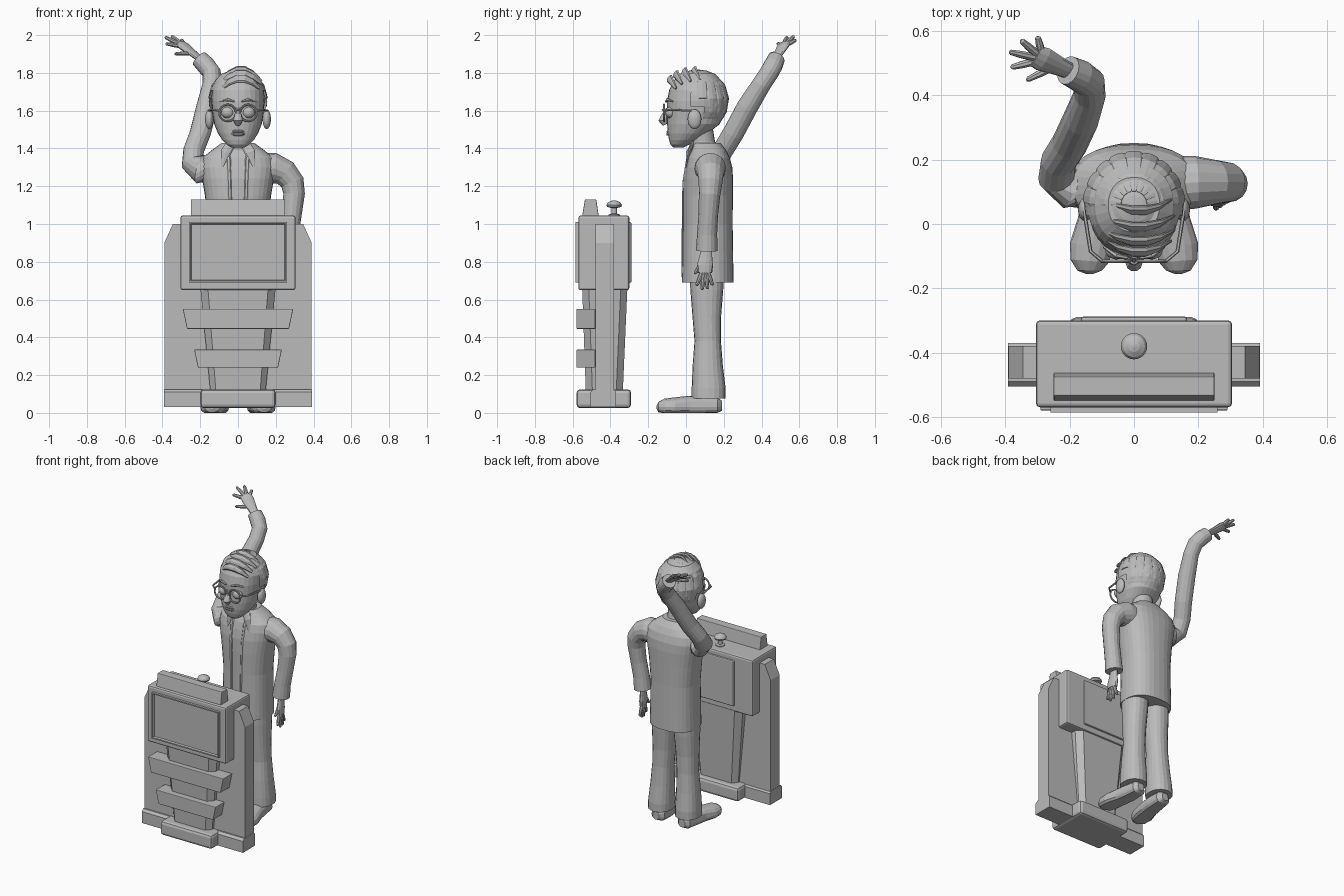
import bpy, bmesh
from math import cos, sin, pi, radians, copysign
from mathutils import Vector, Matrix

default_cube = bpy.data.objects.get("Cube")
if default_cube:
    bpy.data.objects.remove(default_cube, do_unlink=True)

grey = bpy.data.materials.new("plain_grey")
grey.use_nodes = True
grey.diffuse_color = (.5, .5, .5, 1)
grey.node_tree.nodes["Principled BSDF"].inputs["Base Color"].default_value = (.5, .5, .5, 1)
parts = []


def finish(name, bm, bevel=0):
    bmesh.ops.recalc_face_normals(bm, faces=bm.faces)
    mesh = bpy.data.meshes.new(name)
    bm.to_mesh(mesh)
    bm.free()
    obj = bpy.data.objects.new(name, mesh)
    bpy.context.collection.objects.link(obj)
    mesh.materials.append(grey)
    if bevel:
        mod = obj.modifiers.new("soft_edges", "BEVEL")
        mod.width = bevel
        mod.segments = 2
    parts.append(obj)
    return obj


def skin(name, rings, bevel=0):
    """Bridge a row of equal rings and cap both ends."""
    bm = bmesh.new()
    rows = [[bm.verts.new(p) for p in ring] for ring in rings]
    n = len(rows[0])
    for a, b in zip(rows, rows[1:]):
        for i in range(n):
            j = (i + 1) % n
            bm.faces.new((a[i], a[j], b[j], b[i]))
    bm.faces.new(rows[0])
    bm.faces.new(rows[-1])
    return finish(name, bm, bevel)


def stack(name, sections, power=2, n=24):
    """Loft of level rounded sections: (x, y, z, half width, half depth)."""
    def bow(v):
        return copysign(abs(v) ** (2 / power), v)
    angles = [2 * pi * i / n for i in range(n)]
    return skin(name, [[(x + rx * bow(cos(a)), y + ry * bow(sin(a)), z) for a in angles]
                       for x, y, z, rx, ry in sections])


def tube(name, path, flat=1, ref=(0, 0, 1), n=12):
    """Limb through (x, y, z, radius); flat scales the thickness along ref."""
    pts = [Vector(p[:3]) for p in path]
    rings = []
    for i, p in enumerate(pts):
        t = (pts[min(i + 1, len(pts) - 1)] - pts[max(i - 1, 0)]).normalized()
        u = t.cross(Vector(ref)).normalized()
        v = u.cross(t)
        r = path[i][3]
        rings.append([p + u * r * cos(2 * pi * k / n) + v * r * flat * sin(2 * pi * k / n)
                      for k in range(n)])
    return skin(name, rings)


def prism(name, outline, axis, start, end, bevel=0):
    """Extrude a flat outline along x or y."""
    place = (lambda a, b, c: (c, a, b)) if axis == "x" else (lambda a, b, c: (a, c, b))
    return skin(name, [[place(a, b, c) for a, b in outline] for c in (start, end)], bevel)


def box(name, x, y0, y1, z0, z1, bevel=0):
    return prism(name, [(-x, z0), (x, z0), (x, z1), (-x, z1)], "y", y0, y1, bevel)


def ball(name, centre, size, keep=None):
    bm = bmesh.new()
    bmesh.ops.create_uvsphere(bm, u_segments=28, v_segments=18, radius=1,
                              matrix=Matrix.Translation(centre) @ Matrix.Diagonal((*size, 1)))
    if keep:
        cut = [f for f in bm.faces if not keep(f.calc_center_median())]
        bmesh.ops.delete(bm, geom=cut, context="FACES")
    return finish(name, bm)


def hand(side, wrist, palm, tips, width):
    wrist, palm = Vector(wrist), Vector(palm)
    tips = [Vector(t) for t in tips]
    normal = (tips[0] - palm).cross(tips[3] - palm).normalized()
    knuckles = palm.lerp((tips[1] + tips[2]) / 2, .3)
    tube(side + "_palm", [(*wrist, width * .65), (*wrist.lerp(palm, .5), width * .8),
                          (*palm, width), (*knuckles, width * .9)], .45, normal)
    for i, tip in enumerate(tips):
        root = palm.lerp(tip, .25) if i < 4 else wrist.lerp(palm, .5)
        middle = root.lerp(tip, .55)
        tube(f"{side}_finger_{i + 1}", [(*root, .013), (*middle, .012),
                                        (*root.lerp(tip, .93), .009), (*tip, .004)],
             1, normal, 8)


# Lectern: back panel, plinth, column and foot
prism("back_panel", [(-.39, .03), (.39, .03), (.39, .9), (.345, 1), (-.345, 1), (-.39, .9)],
      "y", -.48, -.38)
prism("panel_plinth", [(-.505, .03), (-.37, .03), (-.37, .11), (-.385, .125),
                       (-.49, .125), (-.505, .11)], "x", -.392, .392)


def column_ring(z, w, front, back):
    c = w * .8
    d = .035
    return [(-c, front, z), (c, front, z), (w, front + d, z), (w, back - d, z),
            (c, back, z), (-c, back, z), (-w, back - d, z), (-w, front + d, z)]


skin("column", [column_ring(.1, .145, -.53, -.335), column_ring(.67, .2, -.55, -.31)])
box("column_foot", .2, -.58, -.29, .025, .125, .02)

# Lectern: front strips, display box, top bar and knob
for name, top, low, z0, z1 in (("upper_strip", .292, .27, .445, .55),
                               ("lower_strip", .232, .212, .24, .335)):
    prism(name, [(-low, z0), (low, z0), (top, z1), (-top, z1)], "y", -.58, -.48, .004)
box("display_box", .305, -.57, -.30, .65, 1.045, .012)
box("display_rear_plate", .165, -.31, -.288, .69, 1.01, .008)
bm = bmesh.new()
bmesh.ops.create_cube(bm, size=1, matrix=Matrix.Translation((0, -.575, .85))
                      @ Matrix.Diagonal((.52, .022, .32, 1)))
front = [f for f in bm.faces if f.calc_center_median().y < -.58]
bmesh.ops.inset_region(bm, faces=front, thickness=.012, depth=0)
bmesh.ops.inset_region(bm, faces=front, thickness=.006, depth=-.012)
finish("display_screen", bm)
prism("top_bar", [(-.55, 1.04), (-.462, 1.04), (-.475, 1.13), (-.535, 1.13)], "x", -.25, .25, .004)
stack("knob", [(0, -.38, z, r, r) for z, r in ((1.04, .03), (1.05, .03), (1.055, .015),
      (1.085, .015), (1.09, .037), (1.1, .041), (1.113, .034), (1.122, .018), (1.125, .005))])

# Jacket, neck and lapels
stack("jacket", [(0, y, z, rx, ry) for z, y, rx, ry in (
    (.69, .115, .165, .137), (.8, .115, .163, .135), (1, .115, .16, .132),
    (1.15, .115, .175, .133), (1.24, .117, .19, .132), (1.3, .12, .2, .125),
    (1.35, .12, .19, .112), (1.39, .12, .14, .093), (1.43, .11, .085, .072))], 2.4, 32)
stack("neck", [(0, .1, 1.38, .075, .07), (0, .085, 1.44, .068, .068), (0, .07, 1.52, .07, .07)])
for s, side in ((1, "left"), (-1, "right")):
    tube(side + "_jacket_edge", [(.065 * s, .035, 1.415, .012), (.05 * s, .006, 1.34, .013),
         (.045 * s, -.014, 1.22, .012), (.04 * s, -.018, 1, .01), (.04 * s, -.02, .72, .01)],
         .5, (0, 1, 0), 6)
    tube(side + "_collar", [(.035 * s, .035, 1.43, .025), (.065 * s, .012, 1.38, .028),
         (.085 * s, .002, 1.3, .004)], .35, (0, 1, 0), 8)

    # Trousers and shoes
    stack(side + "_trouser_leg", [(x * s, y, z, rx, ry) for z, x, y, rx, ry in (
        (.075, .105, .12, .08, .09), (.13, .104, .12, .08, .09), (.25, .1, .115, .074, .08),
        (.38, .095, .115, .068, .07), (.5, .09, .11, .072, .075),
        (.65, .085, .11, .079, .087), (.74, .083, .11, .079, .09))], 2.2, 20)
    shoe = tube(side + "_shoe", [(x * s, y, .03, r) for x, y, r in (
        (.1, .19, .025), (.1, .165, .05), (.105, .08, .058), (.115, .01, .06),
        (.132, -.07, .068), (.138, -.115, .06), (.138, -.145, .038), (.138, -.155, .012))],
        .75, n=16)
    for v in shoe.data.vertices:
        v.co.z = max(v.co.z, 0) + (.015 if v.co.z > .03 and v.co.y > -.05 else 0)

    # Ears, eyes, brows and spectacles
    ball(side + "_ear", (.152 * s, .045, 1.555), (.022, .036, .052))
    ball(side + "_eye", (.055 * s, -.082, 1.59), (.034, .028, .03))
    tube(side + "_eyebrow", [(.02 * s, -.105, 1.648, .006), (.055 * s, -.098, 1.658, .009),
                             (.095 * s, -.07, 1.648, .004)], n=6)
    rim = [(.055 * s + .044 * cos(k * pi / 12), -.116, 1.588 + .044 * sin(k * pi / 12), .0055)
           for k in range(25)]
    tube(side + "_spectacle_rim", rim, 1, (0, 1, 0), 8)
    tube(side + "_spectacle_arm", [(.098 * s, -.116, 1.6, .006), (.135 * s, -.085, 1.604, .006),
                                   (.155 * s, .04, 1.6, .006)], n=6)
tube("spectacle_bridge", [(-.013, -.118, 1.6, .005), (0, -.124, 1.605, .005),
                          (.013, -.118, 1.6, .005)], n=6)

# Head and face
stack("head", [(0, y, z, rx, ry) for z, y, rx, ry in (
    (1.405, -.04, .035, .028), (1.42, -.032, .06, .05), (1.445, -.012, .084, .078),
    (1.48, .01, .106, .106), (1.53, .04, .126, .14), (1.59, .05, .136, .15),
    (1.65, .05, .14, .15), (1.71, .055, .138, .144), (1.76, .06, .122, .124),
    (1.8, .06, .08, .085))], 2.2, 28)
tube("nose", [(0, -.095, 1.61, .012), (0, -.112, 1.575, .018), (0, -.122, 1.548, .026),
              (0, -.11, 1.526, .014)], n=10, ref=(0, 1, 0))
for z, r in ((1.489, .008), (1.476, .009)):
    tube("lip", [(-.045, -.078, z + .003, .003), (-.02, -.096, z, r), (.02, -.096, z, r),
                 (.045, -.078, z + .003, .003)], n=8)


# Hair: cap cut along the hairline, swept front ridges and back locks
def hairline(p):
    return p.z > (1.49 if p.y > .085 else 1.62 if p.y > .01 else 1.725)


ball("hair_cap", (0, .06, 1.65), (.155, .163, .168), hairline)
for i, (y, z, w) in enumerate(((-.088, 1.772, .1), (-.055, 1.797, .11),
                               (-.01, 1.812, .11), (.04, 1.818, .1))):
    tube(f"hair_ridge_{i + 1}", [(.015 + w * k, y + .035 * k * k, z - .055 * k * k,
         .008 + .016 * (1 - k * k)) for k in (-1, -.6, -.2, .2, .6, 1)], .5, (0, -1, .6), 8)
for i in range(9):
    a = radians(-80 + 20 * i)
    lock = []
    for b, r in ((75, .008), (55, .024), (30, .03), (5, .026), (-20, .016), (-38, .003)):
        c = cos(radians(b))
        lock.append((.153 * c * sin(a), .06 + .161 * c * cos(a), 1.65 + .168 * sin(radians(b)), r))
    if abs(a) > 1.2:
        lock = lock[:4]
    tube(f"hair_lock_{i + 1}", lock, .28, (sin(a), cos(a), .3), 8)

# Raised right arm
tube("right_sleeve", [(-.13, .12, 1.29, .08), (-.2, .125, 1.29, .078), (-.24, .15, 1.32, .06),
     (-.235, .195, 1.39, .055), (-.2, .25, 1.48, .056), (-.165, .325, 1.62, .056),
     (-.138, .4, 1.74, .05), (-.14, .44, 1.8, .05), (-.17, .462, 1.84, .05),
     (-.205, .478, 1.875, .046)], 1, (1, 0, 0), 16)
hand("right", (-.2, .475, 1.872), (-.282, .512, 1.938),
     [(-.3, .583, 1.975), (-.352, .572, 1.995), (-.387, .535, 1.99),
      (-.383, .487, 1.955), (-.335, .447, 1.9)], .04)

# Lowered left arm
tube("left_sleeve", [(.12, .125, 1.29, .085), (.19, .13, 1.295, .082), (.25, .13, 1.27, .07),
     (.288, .13, 1.22, .063), (.297, .125, 1.16, .057), (.285, .118, 1.05, .052),
     (.268, .112, .95, .053), (.258, .11, .86, .057)], 1, (0, 1, 0), 16)
hand("left", (.258, .11, .87), (.26, .1, .78),
     [(.268, .055, .672), (.268, .085, .65), (.265, .115, .655), (.26, .142, .675),
      (.255, .045, .735)], .043)

# Smooth shading with crisp edges
for obj in bpy.context.view_layer.objects:
    obj.select_set(obj in parts)
bpy.context.view_layer.objects.active = parts[0]
bpy.ops.object.shade_smooth_by_angle(angle=radians(40))
